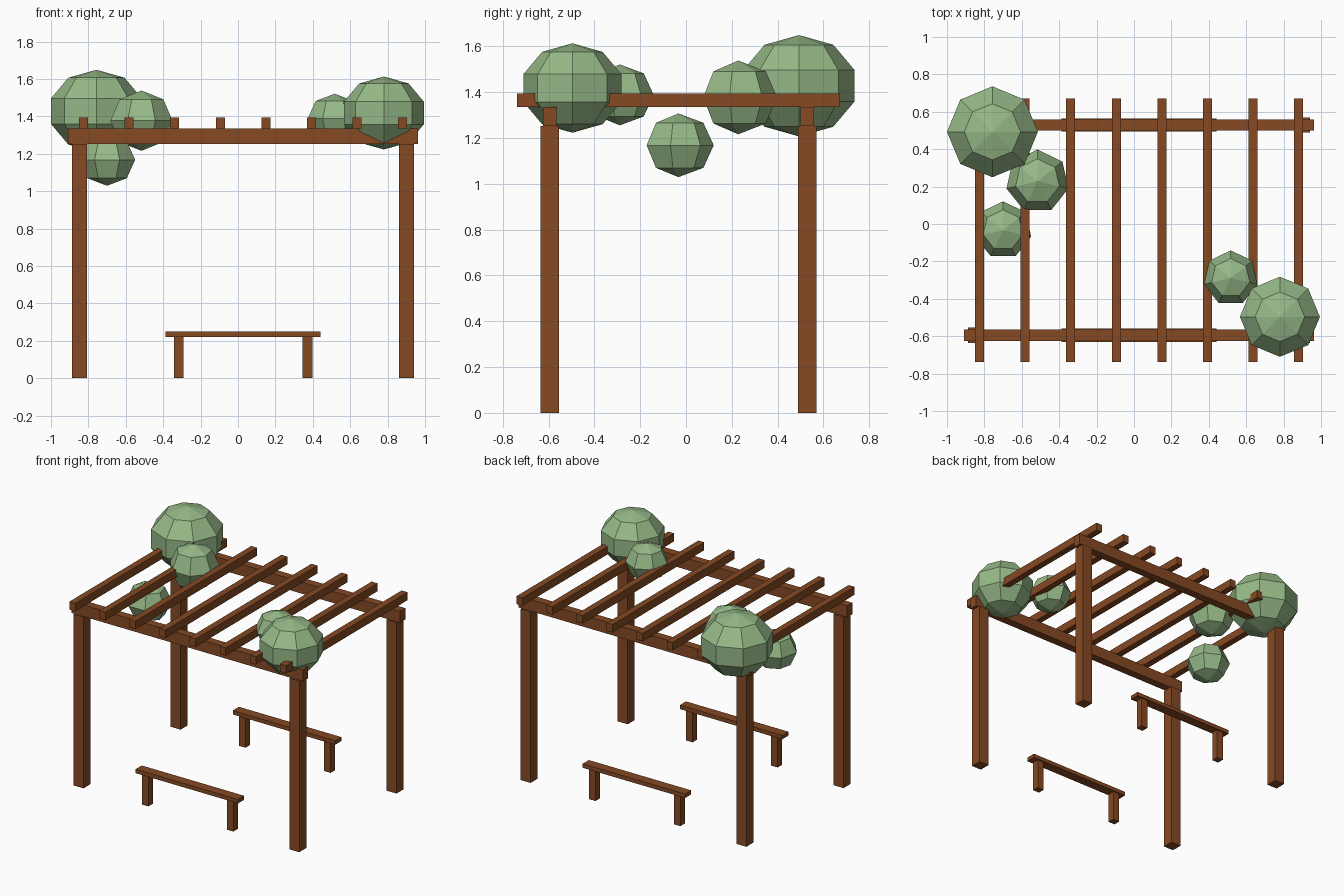
import bpy, bmesh
from mathutils import Matrix

if "Cube" in bpy.data.objects:
    bpy.data.objects.remove(bpy.data.objects["Cube"])


def material(name, rgb):
    m = bpy.data.materials.new(name)
    m.diffuse_color = (*rgb, 1)
    m.use_nodes = True
    m.node_tree.nodes["Principled BSDF"].inputs["Base Color"].default_value = m.diffuse_color
    return m


wood = material("brown wood", (0.235, 0.067, 0.017))
leaf = material("leaf green", (0.305, 0.485, 0.242))


def add(name, bm, mat):
    me = bpy.data.meshes.new(name)
    bm.to_mesh(me)
    bm.free()
    me.materials.append(mat)
    bpy.context.collection.objects.link(bpy.data.objects.new(name, me))


def box(name, centre, size):
    bm = bmesh.new()
    bmesh.ops.create_cube(bm, size=1, matrix=Matrix.Translation(centre) @ Matrix.Diagonal((*size, 1)))
    add(name, bm, wood)


def foliage(name, centre, radius, height, segments, rings):
    bm = bmesh.new()
    bmesh.ops.create_uvsphere(
        bm, u_segments=segments, v_segments=rings, radius=1,
        matrix=Matrix.Translation(centre) @ Matrix.Diagonal((radius, radius, height, 1)))
    add(name, bm, leaf)


CX, CY = 0.027, -0.033  # middle of the timber frame

for side, sy in (("front", -1), ("back", 1)):
    y = CY + sy * 0.562
    # corner posts
    for end, sx in (("left", -1), ("right", 1)):
        box(f"{side}_{end}_post", (CX + sx * 0.874, y, 0.626), (0.081, 0.081, 1.252))
    # long beam across the posts
    box(f"{side}_beam", (CX, y, 1.294), (1.872, 0.06, 0.084))
    # bench between the posts
    box(f"{side}_bench_seat", (CX, y, 0.236), (0.829, 0.071, 0.029))
    for end, sx in (("left", -1), ("right", 1)):
        box(f"{side}_bench_{end}_leg", (CX + sx * 0.344, y, 0.111), (0.052, 0.052, 0.222))

# rafters across the top
for i in range(8):
    box(f"rafter_{i + 1}", (CX + (i - 3.5) * 0.2436, CY, 1.365), (0.048, 1.408, 0.058))

# foliage clumps
foliage("back_left_large_foliage", (-0.757, 0.493, 1.428), 0.2555, 0.221, 8, 5)
foliage("front_right_large_foliage", (0.78, -0.496, 1.418), 0.225, 0.195, 8, 5)
foliage("left_upper_foliage", (-0.516, 0.228, 1.377), 0.17, 0.161, 7, 4)
foliage("left_hanging_foliage", (-0.70, -0.033, 1.168), 0.154, 0.139, 7, 4)
foliage("right_upper_foliage", (0.517, -0.289, 1.388), 0.148, 0.133, 7, 4)
